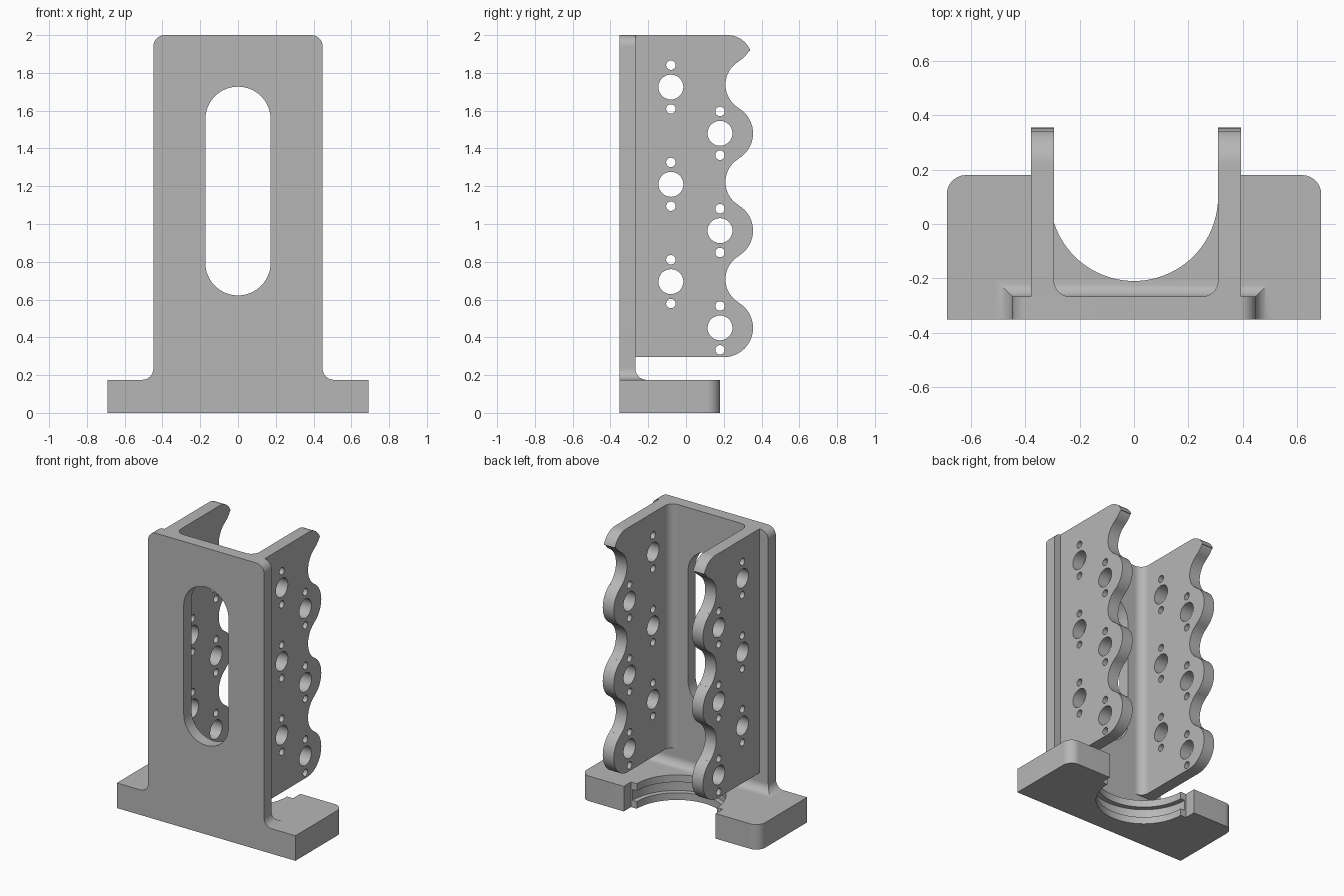
import bpy, bmesh
from math import cos, sin, radians

if "Cube" in bpy.data.objects:
    bpy.data.objects.remove(bpy.data.objects["Cube"], do_unlink=True)

grey = bpy.data.materials.new("plain grey")
grey.use_nodes = True
colour = (0.47, 0.47, 0.47, 1)
grey.diffuse_color = colour
grey.node_tree.nodes["Principled BSDF"].inputs["Base Color"].default_value = colour

# Key dimensions
FRONT, PLATE_BACK, BASE_BACK = -0.352, -0.268, 0.18
BASE_TOP, WALL_BOTTOM, TOP = 0.175, 0.295, 2.0
HALF_BASE, HALF_PLATE, FILLET = 0.69, 0.448, 0.06
PITCH, LOBE_Z = 0.515, 0.45


def arc(cx, cy, r, start, end, n=14):
    """Points on an arc, angles in degrees."""
    angles = [radians(start + (end - start) * i / n) for i in range(n + 1)]
    return [(cx + r * cos(a), cy + r * sin(a)) for a in angles]


def finish(name, bm):
    bmesh.ops.recalc_face_normals(bm, faces=bm.faces)
    mesh = bpy.data.meshes.new(name)
    bm.to_mesh(mesh)
    bm.free()
    mesh.materials.append(grey)
    obj = bpy.data.objects.new(name, mesh)
    bpy.context.collection.objects.link(obj)
    return obj


def prism(name, points, axis, lo, hi):
    """Extrude a 2D outline along one axis."""
    place = {"X": lambda a, b, h: (h, a, b),
             "Y": lambda a, b, h: (a, h, b),
             "Z": lambda a, b, h: (a, b, h)}[axis]
    bm = bmesh.new()
    rings = [[bm.verts.new(place(a, b, h)) for a, b in points] for h in (lo, hi)]
    for ring in rings:
        bm.faces.new(ring)
    count = len(points)
    for i in range(count):
        j = (i + 1) % count
        bm.faces.new((rings[0][i], rings[0][j], rings[1][j], rings[1][i]))
    return finish(name, bm)


def activate(obj):
    bpy.ops.object.select_all(action="DESELECT")
    obj.select_set(True)
    bpy.context.view_layer.objects.active = obj


def cut(obj, cutters):
    """Subtract each cutter, then discard it."""
    for cutter in cutters:
        cutter.hide_render = True
        mod = obj.modifiers.new("cut", "BOOLEAN")
        mod.operation, mod.solver, mod.object = "DIFFERENCE", "EXACT", cutter
        activate(obj)
        bpy.ops.object.modifier_apply(modifier=mod.name)
        bpy.data.objects.remove(cutter, do_unlink=True)


def bore(r, lo, hi):
    """Half-round opening with a wider clearance at the back."""
    side = 0.355
    outline = arc(0, 0.1, r, 180, 360, 48)
    outline += [(side, 0.1), (side, 0.4), (-side, 0.4), (-side, 0.1)]
    return prism("bore_cutter", outline, "Z", lo, hi)


# Base with a half-round opening and an inner groove
outline = [(-HALF_BASE, FRONT), (HALF_BASE, FRONT)]
outline += arc(HALF_BASE - 0.07, BASE_BACK - 0.07, 0.07, 0, 90)
outline += arc(-HALF_BASE + 0.07, BASE_BACK - 0.07, 0.07, 90, 180)
base = prism("base", outline, "Z", 0, BASE_TOP)
cut(base, [bore(0.31, -0.1, 0.3), bore(0.345, 0.05, 0.125)])

# Fillet skirt joining the base to the upright plate, mitred at the corners
bm = bmesh.new()
rings = []
for d, z in arc(FILLET, BASE_TOP + FILLET, FILLET, 180, 270, 10):
    x, y = HALF_PLATE + d, PLATE_BACK + d
    corners = [(-x, FRONT), (x, FRONT), (x, y), (-x, y)]
    rings.append([bm.verts.new((a, b, z)) for a, b in corners])
for upper, lower in zip(rings, rings[1:]):
    for i in range(4):
        j = (i + 1) % 4
        bm.faces.new((upper[i], upper[j], lower[j], lower[i]))
bm.faces.new(rings[0])
bm.faces.new(rings[-1])
skirt = finish("base_fillet", bm)
cut(skirt, [bore(0.31, 0.1, 0.3)])

# Upright plate with rounded top corners and a long slot
low = BASE_TOP + FILLET
outline = [(-HALF_PLATE, low), (HALF_PLATE, low)]
outline += arc(HALF_PLATE - FILLET, TOP - FILLET, FILLET, 0, 90)
outline += arc(-HALF_PLATE + FILLET, TOP - FILLET, FILLET, 90, 180)
plate = prism("upright_plate", outline, "Y", FRONT, PLATE_BACK)
slot_r = 0.173
slot = arc(0, 1.727 - slot_r, slot_r, 0, 180, 32) + arc(0, 0.622 + slot_r, slot_r, 180, 360, 32)
cut(plate, [prism("slot_cutter", slot, "Y", -0.5, 0)])

# Scalloped side wall outline: lobes alternating with valleys
wall_outline = [(PLATE_BACK, TOP), (PLATE_BACK, WALL_BOTTOM)]
for i in range(3):
    z = LOBE_Z + i * PITCH
    wall_outline += arc(0.2, z, 0.155, -90 if i == 0 else -60, 60, 20)
    wall_outline += arc(0.352, z + PITCH / 2, 0.143, 239, 121, 20)
wall_outline += arc(0.2, LOBE_Z + 3 * PITCH, 0.155, -60, -30, 6)
wall_outline += arc(0.22, 1.87, 0.13, 20, 90)

walls = []
for side, inner, outer in (("right", -0.295, -0.38), ("left", 0.31, 0.395)):
    wall = prism(side + "_wall", wall_outline, "X", min(inner, outer), max(inner, outer))
    # Two staggered columns of holes, each with a small hole above and below
    cutters = []
    for y, start in ((-0.08, 0.695), (0.18, LOBE_Z)):
        for i in range(3):
            for dz, r in ((0, 0.066), (-0.116, 0.025), (0.116, 0.025)):
                circle = arc(y, start + i * PITCH + dz, r, 0, 360, 28)[:-1]
                cutters.append(prism("hole_cutter", circle, "X", inner - 0.2, inner + 0.2))
    cut(wall, cutters)
    walls.append(wall)
    # Rounded inside corner between plate and wall
    s = 1 if inner < 0 else -1
    curve = [(inner + s * FILLET * (1 + a), PLATE_BACK + FILLET * (1 + b))
             for a, b in arc(0, 0, 1, 180, 270, 10)]
    walls.append(prism(side + "_inside_fillet", [(inner, PLATE_BACK)] + curve,
                       "Z", WALL_BOTTOM, TOP))

for obj in [base, skirt, plate] + walls:
    activate(obj)
    bpy.ops.object.shade_smooth_by_angle(angle=radians(30))
